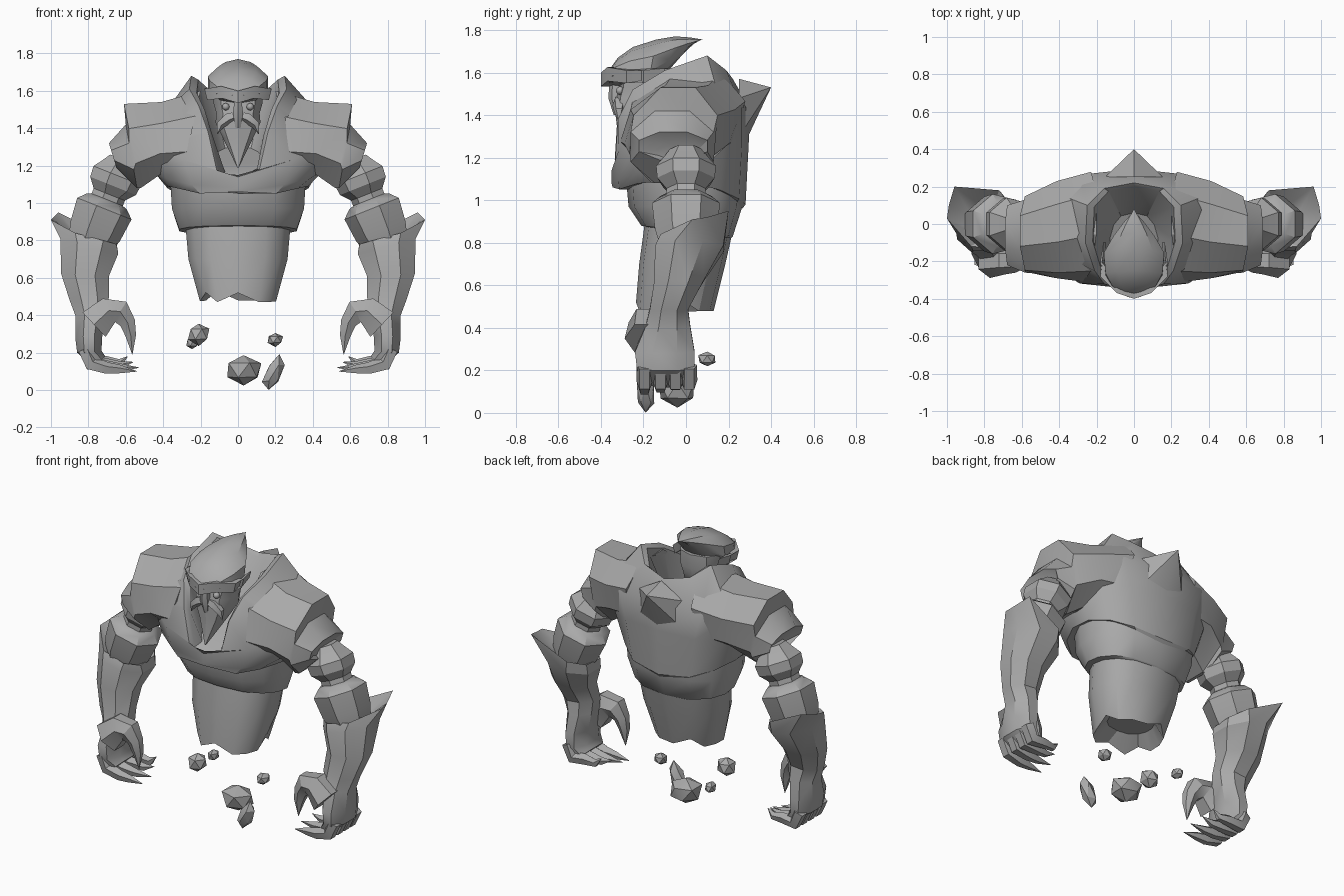
import bpy, bmesh, math, random
from mathutils import Vector

random.seed(4)
cube = bpy.data.objects.get("Cube")
if cube:
    bpy.data.objects.remove(cube)

stone = bpy.data.materials.new("grey_stone")
stone.use_nodes = True
GREY = (0.4, 0.4, 0.4, 1)
stone.diffuse_color = GREY
stone.node_tree.nodes["Principled BSDF"].inputs["Base Color"].default_value = GREY
parts = []


def finish(name, bm, mirror=False):
    bmesh.ops.recalc_face_normals(bm, faces=bm.faces)
    mesh = bpy.data.meshes.new(name)
    bm.to_mesh(mesh)
    bm.free()
    mesh.materials.append(stone)
    ob = bpy.data.objects.new(name, mesh)
    bpy.context.collection.objects.link(ob)
    if mirror:
        ob.modifiers.new("Mirror", 'MIRROR').use_mirror_merge = False
    parts.append(ob)


def loft(name, rings, mirror=False):
    """Skin a list of equal rings and cap both ends."""
    bm = bmesh.new()
    loops = [[bm.verts.new(p) for p in ring] for ring in rings]
    n = len(loops[0])
    for a, b in zip(loops, loops[1:]):
        for i in range(n):
            j = (i + 1) % n
            bm.faces.new((a[i], a[j], b[j], b[i]))
    bm.faces.new(loops[0][::-1])
    bm.faces.new(loops[-1])
    bmesh.ops.remove_doubles(bm, verts=bm.verts, dist=0.0005)
    finish(name, bm, mirror)


def level(zf, zb, w, yf, yb, k=1.0, n=14, sq=0.75):
    """Upright body ring, w half wide, rising from front zf to back zb."""
    ring = []
    for i in range(n):
        t = 2 * math.pi * i / n
        s, u = math.sin(t), (1 - math.cos(t)) / 2
        x = math.copysign(abs(s) ** sq, s) * w if abs(s) > 1e-6 else 0
        ring.append((x, yf + (yb - yf) * u, zf + (zb - zf) * u ** k))
    return ring


def span(xi, zi, xo, zo, yf, yb, n=8, lean=0):
    """Limb ring between two points in the xz plane, from yf to yb in depth."""
    c = Vector(((xi + xo) / 2, (yf + yb) / 2, (zi + zo) / 2))
    b = Vector((xo - xi, lean, zo - zi)) / 2
    g = 1 / math.cos(math.pi / n)
    ring = []
    for i in range(n):
        t = 2 * math.pi * (i + 0.5) / n
        ring.append(c + b * math.cos(t) * g + Vector((0, (yb - yf) / 2 * math.sin(t) * g, 0)))
    return ring


def tube(path, radii, y, depth=1.0, n=6):
    """Rings square to a path in the xz plane."""
    rings = []
    for i, (x, z) in enumerate(path):
        a, b = path[max(i - 1, 0)], path[min(i + 1, len(path) - 1)]
        d = Vector((b[0] - a[0], b[1] - a[1])).normalized() * radii[i]
        r = radii[i] * depth
        rings.append(span(x + d.y, z - d.x, x - d.y, z + d.x, y - r, y + r, n))
    return rings


def mirrored(half):
    return half + [(-x, y, z) for x, y, z in half[-2:0:-1]]


def arched(ring, rise):
    """Lift the sides of a body ring."""
    w = max(p[0] for p in ring)
    return [(x, y, z + rise * (x / w) ** 2) for x, y, z in ring]


# Waist with a broken lower edge
hem = [(x * 0.74, y, z + (0.05 if i % 4 == 0 else 0))
       for i, (x, y, z) in enumerate(level(0.47, 0.48, 0.28, -0.235, 0.13))]
loft("waist", [level(0.56, 0.56, 0.14, -0.15, 0.09), hem,
               level(0.7, 0.7, 0.27, -0.22, 0.185),
               level(0.92, 0.92, 0.29, -0.19, 0.235)])

# Rib band
loft("ribs", [level(0.87, 0.82, 0.27, -0.17, 0.21),
              level(0.88, 0.83, 0.32, -0.21, 0.22),
              level(0.97, 0.97, 0.36, -0.27, 0.265),
              arched(level(1.08, 1.08, 0.37, -0.28, 0.275), 0.06)])

# Chest with raised collar and hollow neck opening
collar = [(0, -.335, 1.15), (.11, -.335, 1.16), (.16, -.32, 1.38), (.21, -.25, 1.52),
          (.26, -.1, 1.61), (.25, .1, 1.68), (.16, .19, 1.61), (0, .22, 1.57)]
lip = arched(level(1.03, 0.98, 0.385, -0.345, 0.28), 0.08)
lip[0] = (0, -0.345, 1.06)
loft("chest", [arched(level(1.05, 0.96, 0.34, -0.26, 0.265), 0.08), lip,
               level(1.08, 1.27, 0.46, -0.35, 0.295, 0.8),
               level(1.14, 1.44, 0.52, -0.35, 0.295, 0.4, sq=0.7),
               mirrored(collar),
               mirrored([(x * 0.85, y * 0.92, z - 0.02) for x, y, z in collar]),
               level(1.16, 1.3, 0.13, -0.28, 0.06)])

# Back spike
loft("back_spike", [[(r * 0.18 * math.sin(a), y, 1.39 + (1 - r) * 0.14 + r * 0.18 * math.cos(a))
                     for a in [math.tau * i / 6 for i in range(6)]]
                    for r, y in ((1, 0.25), (0.001, 0.4))])

# Shoulders, leaning back where they meet the neck
loft("shoulder", [span(.30, 1.14, .2, 1.6, -.28, .25, lean=.14),
                  span(.42, 1.15, .41, 1.54, -.275, .215, lean=.07),
                  span(.52, 1.08, .61, 1.53, -.255, .14, lean=.04),
                  span(.54, 1.08, .6, 1.42, -.26, .13),
                  span(.65, 1.19, .69, 1.32, -.22, .10),
                  span(.62, 1.19, .64, 1.26, -.13, .06)], True)

# Stacked stones of the upper arm
steps = [(.05, .07), (.09, .095), (.14, .13), (.2, .125), (.25, .085),
         (.28, .085), (.29, .11), (.33, .148), (.46, .135), (.55, .11)]
loft("arm_stones", tube([(.6 + .37 * t, 1.28 - .93 * t) for t, r in steps],
                        [r for t, r in steps], 0.0, 1.0, 7), True)

# Forearm with a flared pointed cuff, running into the palm
cuff = [(.99, .1, .92), (.96, .2, .95), (.72, .18, .83), (.65, .08, .79),
        (.65, -.06, .78), (.72, -.13, .8), (.87, -.12, .84), (1.0, .03, .91)]
loft("forearm", [span(.71, .76, .87, .80, -.08, .1), cuff,
                 span(.64, .73, .95, .81, -.145, .175),
                 span(.69, .61, .945, .62, -.15, .08),
                 span(.69, .5, .90, .48, -.17, .01),
                 span(.70, .42, .87, .40, -.19, .02),
                 span(.725, .30, .87, .28, -.24, .04),
                 span(.73, .21, .86, .2, -.23, .04),
                 span(.71, .18, .77, .12, -.2, .02)], True)

# Curled fingers with pointed tips
for y, tx, tz in ((-.195, .54, .1), (-.12, .53, .12), (-.05, .56, .15), (.015, .59, .18)):
    mid = tz * 0.4 + 0.075
    loft("finger", tube([(.82, .22), (.785, .14), (.7, mid), (.63, mid - .005), (tx, tz)],
                        [.035, .036, .028, .02, .001], y, 0.9, 5), True)
loft("thumb", tube([(.77, .35), (.69, .425), (.63, .42), (.59, .36), (.573, .29), (.565, .19)],
                   [.09, .072, .062, .042, .028, .001], -.195, 0.9), True)


# Helmet swept from brow to rear crest
def dome(y, zl, zh, w, n=10):
    return [(w * math.sin(a), y + 0.02 * math.cos(a), (zl + zh) / 2 + (zh - zl) / 2 * math.cos(a))
            for a in [math.tau * i / n for i in range(n)]]


loft("helmet", [dome(-.375, 1.57, 1.62, .05), dome(-.34, 1.54, 1.67, .12),
                dome(-.27, 1.53, 1.72, .16), dome(-.16, 1.53, 1.755, .17),
                dome(-.07, 1.6, 1.77, .115), dome(0, 1.68, 1.765, .06),
                dome(.06, 1.745, 1.755, .005)])

# Face narrowing into a long beard
loft("face_and_beard", [level(z, z, w, yf, yb, 1, 10) for z, w, yf, yb in (
    (1.62, .14, -.32, -.05), (1.53, .135, -.32, -.05), (1.48, .12, -.335, -.06),
    (1.43, .125, -.335, -.08), (1.35, .085, -.325, -.15), (1.19, .004, -.335, -.32))])

# Brow, nose, moustache and eyes
loft("brow", [span(0, 1.535, 0, 1.6, -.4, -.3, 4), span(.085, 1.56, .09, 1.625, -.37, -.28, 4),
              span(.165, 1.55, .18, 1.61, -.28, -.2, 4),
              span(.15, 1.57, .165, 1.62, -.16, -.1, 4)], True)
loft("nose", [level(1.56, 1.56, .02, -.36, -.3, 1, 6), level(1.48, 1.48, .03, -.365, -.3, 1, 6),
              level(1.4, 1.4, .015, -.34, -.3, 1, 6)])
loft("moustache", tube([(.0, 1.47), (.05, 1.455), (.095, 1.42), (.11, 1.37)],
                       [.02, .026, .02, .001], -.315, 1, 5), True)
eye = bmesh.new()
bmesh.ops.create_icosphere(eye, subdivisions=2, radius=0.02)
bmesh.ops.translate(eye, verts=eye.verts, vec=(.065, -.31, 1.515))
finish("eye", eye, True)

# Loose floating rocks: place, size and sideways lean
for pos, size, lean in (((.03, -.04, .105), (.105, .095, .085), 0),
                        ((.19, -.19, .09), (.05, .045, .095), .3),
                        ((.2, -.03, .27), (.045, .045, .037), 0),
                        ((-.21, -.11, .3), (.06, .06, .06), 0),
                        ((-.245, .1, .253), (.035, .045, .037), 0)):
    bm = bmesh.new()
    bmesh.ops.create_icosphere(bm, subdivisions=1, radius=1)
    for v in bm.verts:
        v.co *= random.uniform(0.9, 1.1)
        v.co = Vector(pos) + Vector([a * b for a, b in zip(v.co, size)])
        v.co.x += lean * (v.co.z - pos[2])
        v.co.z = max(v.co.z, 0)
    finish("rock", bm)

# Soft facets with crisp ridges
bpy.ops.object.select_all(action='DESELECT')
for ob in parts:
    ob.select_set(True)
bpy.context.view_layer.objects.active = parts[0]
bpy.ops.object.shade_smooth_by_angle(angle=math.radians(32))
